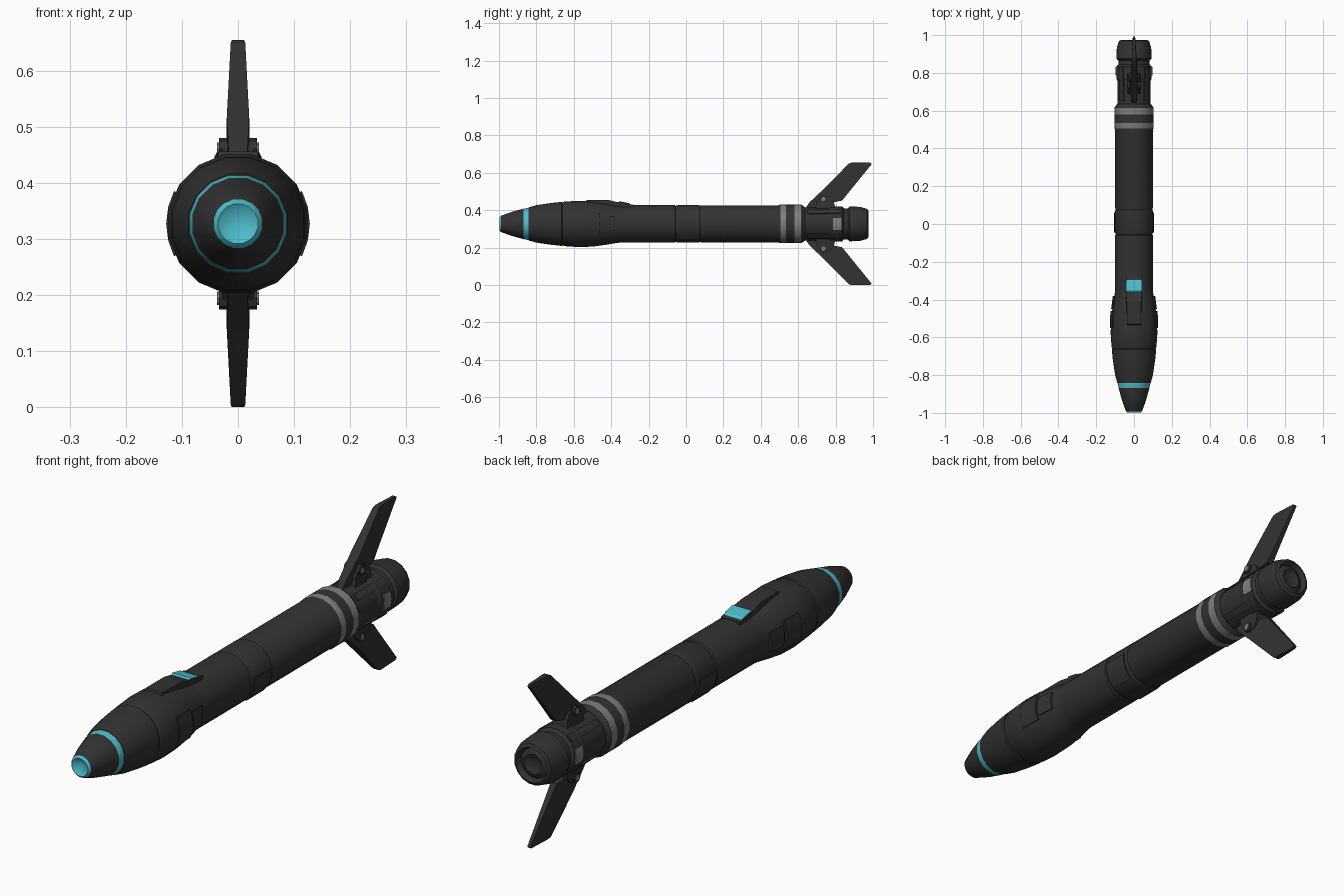
import bpy, bmesh, math
from mathutils import Vector

if "Cube" in bpy.data.objects:
    bpy.data.objects.remove(bpy.data.objects["Cube"], do_unlink=True)

AXIS = 0.327   # height of the body axis
SIDES = 16


def material(name, rgb):
    m = bpy.data.materials.new(name)
    m.use_nodes = True
    m.diffuse_color = (*rgb, 1)
    bsdf = m.node_tree.nodes["Principled BSDF"]
    bsdf.inputs["Base Color"].default_value = (*rgb, 1)
    bsdf.inputs["Roughness"].default_value = 0.7
    return m


DARK = material("charcoal", (0.032, 0.032, 0.032))
GREY = material("mid_grey", (0.21, 0.21, 0.21))
CYAN = material("cyan", (0.075, 0.50, 0.60))
MATS = [DARK, GREY, CYAN]


def finish(name, bm, mat=None, smooth=25):
    bmesh.ops.recalc_face_normals(bm, faces=bm.faces)
    me = bpy.data.meshes.new(name)
    bm.to_mesh(me)
    bm.free()
    ob = bpy.data.objects.new(name, me)
    bpy.context.collection.objects.link(ob)
    for m in ([mat] if mat else MATS):
        me.materials.append(m)
    if smooth:
        bpy.ops.object.select_all(action='DESELECT')
        ob.select_set(True)
        bpy.context.view_layer.objects.active = ob
        bpy.ops.object.shade_smooth_by_angle(angle=math.radians(smooth))
    return ob


def polar(y, r, a):
    return Vector((r * math.cos(a), y, AXIS + r * math.sin(a)))


def lathe(name, profile):
    """Turn (y, radius, material of the next segment) around the long axis."""
    bm = bmesh.new()
    rings = []
    for y, r, _ in profile:
        if r == 0:
            rings.append([bm.verts.new(polar(y, 0, 0))] * SIDES)
        else:
            rings.append([bm.verts.new(polar(y, r, (i + 0.5) * math.tau / SIDES))
                          for i in range(SIDES)])
    for a, b, p in zip(rings, rings[1:], profile):
        for i in range(SIDES):
            j = (i + 1) % SIDES
            f = bm.faces.new(list(dict.fromkeys((a[i], a[j], b[j], b[i]))))
            f.material_index = p[2]
    return finish(name, bm)


def patch(name, y0, y1, mid, half, r0, r1, mat, depth=0.03):
    """Curved cover plate lying on the body, centred on an angle in degrees."""
    bm = bmesh.new()
    n = 4
    cols = []
    for i in range(n + 1):
        a = math.radians(mid - half + 2 * half * i / n)
        cols.append([bm.verts.new(polar(y, r, a)) for y, r in
                     ((y0, r0), (y1, r1), (y1, r1 - depth), (y0, r0 - depth))])
    for a, b in zip(cols, cols[1:]):
        for k in range(4):
            bm.faces.new((a[k], a[(k + 1) % 4], b[(k + 1) % 4], b[k]))
    bm.faces.new(cols[0])
    bm.faces.new(cols[-1])
    return finish(name, bm, mat)


def prism(name, points, side, mat=DARK):
    """Side outline of (y, height over axis, half width); side is +1 up, -1 down."""
    bm = bmesh.new()
    left, right = ([bm.verts.new((s * w, y, AXIS + side * h)) for y, h, w in points]
                   for s in (1, -1))
    bm.faces.new(left)
    bm.faces.new(right)
    for i in range(len(points)):
        j = (i + 1) % len(points)
        bm.faces.new((left[i], left[j], right[j], right[i]))
    return finish(name, bm, mat, smooth=0)


def pin(name, y, z, radius, half, mat):
    """Short cylinder lying across the body."""
    bm = bmesh.new()
    ends = [[bm.verts.new((s * half, y + radius * math.cos(i * math.tau / 8),
                           z + radius * math.sin(i * math.tau / 8))) for i in range(8)]
            for s in (1, -1)]
    for e in ends:
        bm.faces.new(e)
    for i in range(8):
        j = (i + 1) % 8
        bm.faces.new((ends[0][i], ends[0][j], ends[1][j], ends[1][i]))
    return finish(name, bm, mat)


# Nose: recessed sensor, cone and coloured ring
lathe("nose", [
    (-0.975, 0, 2), (-0.998, 0.036, 2), (-0.99, 0.044, 0), (-0.93, 0.066, 0),
    (-0.868, 0.083, 2), (-0.842, 0.088, 0), (-0.83, 0.088, 0), (-0.83, 0, 0)])

# Swollen warhead section
lathe("forward_body", [
    (-0.842, 0, 0), (-0.842, 0.09, 0), (-0.80, 0.102, 0), (-0.72, 0.114, 0),
    (-0.665, 0.12, 0), (-0.66, 0.117, 0), (-0.652, 0.121, 0), (-0.58, 0.126, 0),
    (-0.50, 0.124, 0), (-0.43, 0.114, 0), (-0.37, 0.104, 0), (-0.33, 0.10, 0),
    (-0.33, 0, 0)])

# Main tube with a coupling sleeve and the painted bands
lathe("main_tube", [
    (-0.36, 0, 0), (-0.36, 0.102, 0), (-0.06, 0.102, 0), (-0.055, 0.098, 0),
    (-0.045, 0.102, 0), (0.07, 0.102, 0), (0.075, 0.099, 0), (0.085, 0.1015, 0),
    (0.495, 0.1015, 0), (0.505, 0.105, 1), (0.535, 0.105, 0), (0.58, 0.105, 1),
    (0.617, 0.105, 0), (0.635, 0.092, 0), (0.635, 0, 0)])

# Tail with nozzle ring and recessed exhaust
lathe("tail", [
    (0.62, 0, 0), (0.62, 0.09, 0), (0.76, 0.09, 0), (0.77, 0.095, 0),
    (0.835, 0.095, 0), (0.845, 0.084, 0), (0.865, 0.084, 0), (0.875, 0.095, 0),
    (0.93, 0.093, 0), (0.968, 0.082, 0), (0.975, 0.07, 0), (0.955, 0.06, 0),
    (0.965, 0.04, 0), (0.945, 0, 0)])

# Sensor housing on top with its window
prism("top_housing", [
    (-0.54, 0.11, 0.036), (-0.53, 0.129, 0.036), (-0.41, 0.127, 0.038),
    (-0.375, 0.118, 0.042), (-0.28, 0.102, 0.042), (-0.28, 0.08, 0.042)], 1)
prism("top_window", [
    (-0.37, 0.112, 0.032), (-0.355, 0.121, 0.042), (-0.305, 0.111, 0.042),
    (-0.29, 0.100, 0.032)], 1, CYAN)

for label, mid in (("left", 0), ("right", 180)):
    s = 1 if mid == 0 else -1
    # Cover plates along each flank
    patch(label + "_forward_cover", -0.55, -0.46, mid, 27, 0.128, 0.125, DARK)
    patch(label + "_rear_cover", -0.45, -0.38, mid, 20, 0.121, 0.112, DARK)
    patch(label + "_sleeve_cover", -0.045, 0.06, mid - 20 * s, 30, 0.105, 0.105, DARK)
    # Tail vent and upper and lower strakes
    patch(label + "_tail_vent", 0.785, 0.832, mid, 19, 0.099, 0.097, GREY)
    for k in (-1, 1):
        patch(label + "_tail_strake", 0.65, 0.83, mid + 45 * k, 9, 0.095, 0.099, DARK)

for label, side in (("upper", 1), ("lower", -1)):
    # Swept fin
    prism(label + "_fin", [
        (0.64, 0.085, 0.012), (0.66, 0.115, 0.016), (0.74, 0.19, 0.02),
        (0.87, 0.322, 0.013), (0.885, 0.327, 0.011), (0.985, 0.327, 0.006),
        (0.993, 0.32, 0.006), (0.855, 0.15, 0.012), (0.835, 0.125, 0.014),
        (0.76, 0.11, 0.022), (0.76, 0.085, 0.022)], side)
    # Hinge block and pivot
    prism(label + "_fin_mount", [
        (0.69, 0.08, 0.035), (0.70, 0.12, 0.03), (0.73, 0.15, 0.024),
        (0.76, 0.15, 0.024), (0.79, 0.12, 0.03), (0.80, 0.08, 0.035)], side)
    pin(label + "_hinge", 0.735, AXIS + side * 0.133, 0.02, 0.034, DARK)
    pin(label + "_hinge_cap", 0.735, AXIS + side * 0.133, 0.012, 0.037, GREY)
